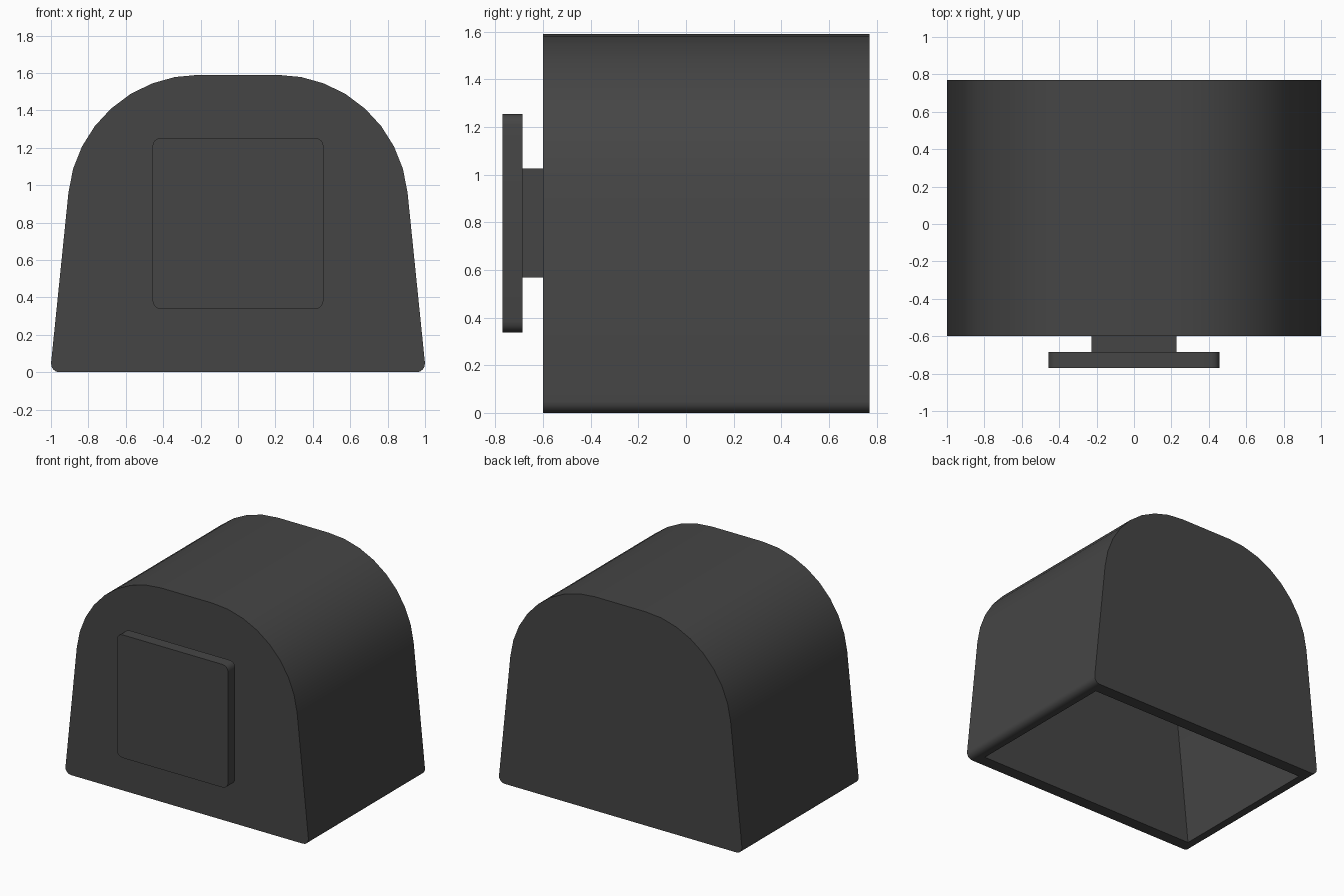
import bpy, bmesh
from math import sin, cos, radians, pi

if "Cube" in bpy.data.objects:
    bpy.data.objects.remove(bpy.data.objects["Cube"])

WALL = 0.09
TILT = radians(5.83)                     # lean of the side walls
CX, CZ, R = 0.21, 0.89, 0.70             # centre and radius of the shoulder arc

dark = bpy.data.materials.new("dark_plastic")
dark.diffuse_color = (0.06, 0.06, 0.06, 1)
dark.use_nodes = True
dark.node_tree.nodes["Principled BSDF"].inputs["Base Color"].default_value = dark.diffuse_color


def arc(cx, cz, r, a0, a1, n):
    return [(cx + r * cos(a0 + (a1 - a0) * i / n),
             cz + r * sin(a0 + (a1 - a0) * i / n)) for i in range(n + 1)]


def side_x(z, r):
    return CX + (r - (z - CZ) * sin(TILT)) / cos(TILT)


def prism(name, half, y0, y1):
    """Mirror a right-hand xz half profile (bottom to top) and extrude along y."""
    pts = half + [(-x, z) for x, z in reversed(half)]
    bm = bmesh.new()
    face = bm.faces.new([bm.verts.new((x, y0, z)) for x, z in pts])
    ext = bmesh.ops.extrude_face_region(bm, geom=[face])
    verts = [g for g in ext["geom"] if isinstance(g, bmesh.types.BMVert)]
    bmesh.ops.translate(bm, verts=verts, vec=(0, y1 - y0, 0))
    bmesh.ops.recalc_face_normals(bm, faces=bm.faces)
    mesh = bpy.data.meshes.new(name)
    bm.to_mesh(mesh)
    bm.free()
    obj = bpy.data.objects.new(name, mesh)
    bpy.context.collection.objects.link(obj)
    mesh.materials.append(dark)
    return obj


def smooth(obj):
    bpy.ops.object.select_all(action='DESELECT')
    obj.select_set(True)
    bpy.context.view_layer.objects.active = obj
    bpy.ops.object.shade_smooth_by_angle(angle=radians(31))


# Arched housing with rounded lower edges
c = 0.045
foot_x = side_x(c, R) - c / cos(TILT)
housing = prism("housing", arc(foot_x, c, c, -pi / 2, TILT, 4)
                + arc(CX, CZ, R, TILT, pi / 2, 8), -0.60, 0.77)

# Hollow interior, open at the bottom
ri = R - WALL
cavity = prism("cavity_cutter", [(side_x(-0.1, ri), -0.1)]
               + arc(CX, CZ, ri, TILT, pi / 2, 8), -0.60 + WALL, 0.77 - WALL)
cavity.hide_render = True
cut = housing.modifiers.new("hollow", 'BOOLEAN')
cut.operation = 'DIFFERENCE'
cut.solver = 'EXACT'
cut.object = cavity
bpy.context.view_layer.objects.active = housing
bpy.ops.object.modifier_apply(modifier=cut.name)
bpy.data.objects.remove(cavity, do_unlink=True)
smooth(housing)

# Square stem on the front
prism("mount_stem", [(0.228, 0.567), (0.228, 1.025)], -0.687, -0.60)

# Mounting plate with rounded corners
w, z0, z1, k = 0.457, 0.338, 1.253, 0.045
plate = prism("mount_plate", arc(w - k, z0 + k, k, -pi / 2, 0, 4)
              + arc(w - k, z1 - k, k, 0, pi / 2, 4), -0.77, -0.685)
smooth(plate)
